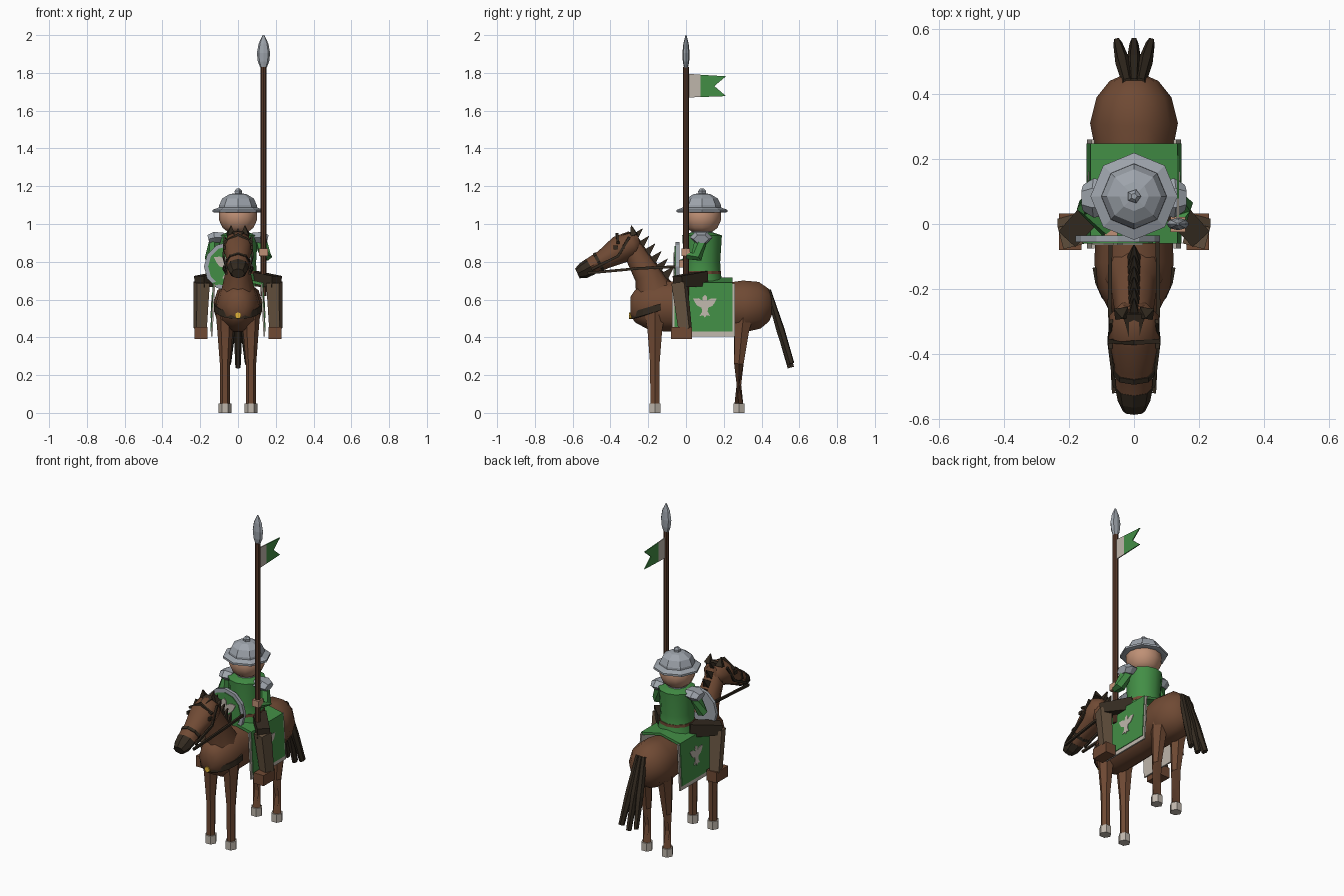
import bpy, bmesh, math
from mathutils import Vector as V

if "Cube" in bpy.data.objects:
    bpy.data.objects.remove(bpy.data.objects["Cube"])

COL = {"green": (.055, .27, .06), "horse brown": (.16, .068, .034), "dark hair": (.033, .023, .014),
       "steel": (.34, .37, .41), "cream": (.52, .47, .41), "skin": (.52, .28, .18), "gold": (.75, .45, .04),
       "wood": (.095, .04, .022), "trouser brown": (.13, .085, .05)}
MATS = {}
for k, c in COL.items():
    MATS[k] = bpy.data.materials.new(k)
    MATS[k].diffuse_color = (*c, 1)


def finish(bm, name, mat, smooth=0):
    bmesh.ops.recalc_face_normals(bm, faces=bm.faces)
    me = bpy.data.meshes.new(name)
    bm.to_mesh(me)
    bm.free()
    me.materials.append(MATS[mat])
    if smooth:
        for p in me.polygons:
            p.use_smooth = True
        me.set_sharp_from_angle(angle=math.radians(smooth))
    ob = bpy.data.objects.new(name, me)
    bpy.context.collection.objects.link(ob)
    return ob


def loft(name, secs, mat, n=8, smooth=0):
    """Skin through sections (centre, side radius, up radius); n=4 gives box sections."""
    bm = bmesh.new()
    pts = [V(s[0]) for s in secs]
    off, k = (math.pi / 4, math.sqrt(2)) if n == 4 else (0, 1)
    rings = []
    for i, (c, a, b) in enumerate(secs):
        d = (pts[min(i + 1, len(pts) - 1)] - pts[max(i - 1, 0)]).normalized()
        side = V((1, 0, 0)) if abs(d.z) > .999 else d.cross(V((0, 0, 1))).normalized()
        if side.x < 0:
            side = -side
        up = side.cross(d)
        if up.z < -.01:
            up = -up
        rings.append([bm.verts.new(pts[i] + side * a * k * math.cos(off + 2 * math.pi * j / n)
                                   + up * b * k * math.sin(off + 2 * math.pi * j / n)) for j in range(n)])
    for r, q in zip(rings, rings[1:]):
        for j in range(n):
            bm.faces.new((r[j], r[(j + 1) % n], q[(j + 1) % n], q[j]))
    bm.faces.new(rings[0])
    bm.faces.new(rings[-1])
    return finish(bm, name, mat, smooth)


def bar(name, pts, w, h, mat, n=4):
    return loft(name, [(p, w, h) for p in pts], mat, n)


def box(name, lo, hi, mat):
    x, y = (lo[0] + hi[0]) / 2, (lo[1] + hi[1]) / 2
    return bar(name, [(x, y, lo[2]), (x, y, hi[2])], abs(hi[0] - lo[0]) / 2, abs(hi[1] - lo[1]) / 2, mat)


def prism(name, pts, vec, mat):
    bm = bmesh.new()
    f = bm.faces.new([bm.verts.new(p) for p in pts])
    r = bmesh.ops.extrude_face_region(bm, geom=[f])
    bmesh.ops.translate(bm, vec=vec, verts=[g for g in r["geom"] if isinstance(g, bmesh.types.BMVert)])
    return finish(bm, name, mat)


# horse body, neck, head and muzzle
loft("horse_body", [((0, y, z), a, b) for y, z, a, b in (
    (-.295, .565, .035, .05), (-.27, .565, .075, .09), (-.2, .565, .11, .13), (-.12, .565, .122, .14),
    (.1, .56, .113, .135), (.22, .56, .118, .135), (.31, .565, .135, .143), (.39, .57, .115, .13),
    (.44, .57, .075, .09), (.46, .57, .03, .04))], "horse brown", 10, 50)
loft("horse_neck", [((0, -.15, .6), .1, .12), ((0, -.2, .73), .07, .075), ((0, -.265, .84), .06, .06),
                    ((0, -.3, .92), .05, .045)], "horse brown", 8, 50)
loft("horse_head", [((0, -.245, .905), .04, .04), ((0, -.28, .895), .075, .07), ((0, -.35, .865), .078, .075),
                    ((0, -.44, .81), .06, .052), ((0, -.515, .77), .055, .045)], "horse brown", 8, 50)
loft("muzzle", [((0, -.505, .775), .058, .047), ((0, -.545, .752), .05, .043), ((0, -.575, .738), .035, .028)],
     "dark hair", 8)

# mane spikes and forelock
for i in range(6):
    t = i / 5
    b = V((0, -.265 + .165 * t, .925 - .2 * t))
    loft("mane_spike", [(b + V((0, -.03, -.02)), .025, .03), (b + V((0, .035, .05)), .002, .002)], "dark hair", 4)
loft("forelock", [((0, -.27, .94), .035, .025), ((0, -.38, .905), .006, .02)], "dark hair", 4)

# tail strands
for x in (-1, 0, 1):
    loft("tail_strand", [((x * .02, .435, .65), .017, .015), ((x * .035, .5, .44), .023, .023),
                         ((x * .05, .555, .24 + .02 * abs(x)), .014, .02)], "dark hair", 6)

# emblem outline as half bird (across, up)
half = [(0, .06), (.012, .048), (.012, .03), (.035, .042), (.062, .04), (.052, .018), (.04, .002),
        (.018, -.008), (.014, -.028), (.028, -.052), (.008, -.048), (0, -.062)]
bird = half + [(-a, b) for a, b in half[-2:0:-1]]

# paired parts
for s in (-1, 1):
    side = "left" if s < 0 else "right"
    for y, leg in ((-.165, "front"), (.28, "hind")):
        b = .03 if leg == "hind" else 0
        loft(f"{leg}_leg_{side}", [((s * .068, y + b, .56), .052, .07), ((s * .068, y + b * .5, .44), .042, .045),
             ((s * .069, y, .26), .027, .029), ((s * .069, y, .045), .026, .027)], "horse brown", 6, 40)
        bar(f"{leg}_hoof_{side}", [(s * .069, y, 0), (s * .069, y, .05)], .034, .034, "cream", 6)
    # ears, eyes and bridle
    loft(f"ear_{side}", [((s * .038, -.275, .94), .022, .018), ((s * .036, -.29, .992), .002, .002)],
         "dark hair", 4)
    box(f"eye_{side}", (s * .066, -.385, .865), (s * .079, -.36, .885), "dark hair")
    bar(f"cheek_strap_{side}", [(s * .06, -.5, .76), (s * .077, -.36, .83), (s * .07, -.3, .93)],
        .005, .007, "dark hair")
    bar(f"rein_{side}", [(s * .062, -.52, .74), (s * .075, -.25, .765), (s * .072, -.04, .775)],
        .006, .007, "dark hair")
    # saddle cloth flaps with border and emblem
    fx = lambda z: .142 - (z - .425) * .05
    prism(f"cloth_border_{side}", [(s * (fx(z) - .008), y, z) for y, z in
          ((-.075, .405), (.26, .405), (.26, .685), (-.075, .685))], (s * .009, 0, 0), "cream")
    prism(f"cloth_flap_{side}", [(s * (fx(z) - .006), y, z) for y, z in
          ((-.06, .43), (.247, .43), (.247, .69), (-.06, .69))], (s * .011, 0, 0), "green")
    prism(f"cloth_emblem_{side}", [(s * (fx(.565 + b) + .003), .1 + a, .565 + b) for a, b in bird],
          (s * .005, 0, 0), "cream")
    # rider legs, shoulders
    loft(f"thigh_{side}", [((s * .08, .09, .71), .04, .04), ((s * .205, -.045, .695), .035, .03)], "dark hair", 4)
    loft(f"shin_{side}", [((s * .192, -.035, .69), .035, .035), ((s * .2, -.005, .445), .028, .03)],
         "trouser brown", 4)
    box(f"boot_{side}", (s * .162, -.08, .39), (s * .23, .032, .455), "horse brown")
    loft(f"shoulder_plate_{side}", [((s * .075, .08, .93), .055, .028), ((s * .125, .08, .928), .06, .035),
                                    ((s * .157, .08, .92), .04, .025)], "steel", 6)

# cloth top
prism("cloth_top", [(-.132, -.06, .672), (0, -.06, .705), (.132, -.06, .672), (.132, -.06, .69),
                    (0, -.06, .718), (-.132, -.06, .69)], (0, .307, 0), "green")

# browband, noseband, chest strap and stud
bar("browband", [(-.077, -.36, .9), (0, -.365, .945), (.077, -.36, .9)], .007, .007, "dark hair")
loft("noseband", [((0, -.455, .804), .063, .053), ((0, -.47, .796), .062, .052)], "dark hair", 8)
arc = [math.radians(a) for a in range(-85, 86, 17)]
bm = bmesh.new()
rows = [[bm.verts.new((k * .128 * math.sin(t), -.12 - k * .17 * math.cos(t), .515 + .05 * (1 - math.cos(t)) + dz))
         for t in arc] for k, dz in ((1, -.018), (1, .018), (.9, .018), (.9, -.018))]
for r, q in zip(rows, rows[1:] + rows[:1]):
    for i in range(len(arc) - 1):
        bm.faces.new((r[i], r[i + 1], q[i + 1], q[i]))
finish(bm, "chest_strap", "dark hair")
bar("strap_stud", [(0, -.285, .515), (0, -.302, .515)], .017, .017, "gold", 8)

# rider torso, belt, collar and head
cy = .085
rev = lambda name, prof, mat, n=10, sm=0: loft(name, [((0, cy, z), r, r) for r, z in prof], mat, n, sm)
rev("tunic", [(.115, .67), (.098, .74), (.096, .8), (.105, .94), (.06, .955)], "green", 12, 40)
rev("belt", [(.101, .735), (.101, .752)], "horse brown", 12)
rev("collar", [(.06, .94), (.055, .975)], "steel", 10)
rev("rider_head", [(.05, .955), (.082, .98), (.1, 1.02), (.1, 1.06), (.085, 1.09)], "skin", 12, 60)

# kettle helmet
rev("helmet_brim", [(.12, 1.06), (.134, 1.063), (.134, 1.075), (.1, 1.088)], "steel", 8)
rev("helmet_dome", [(.102, 1.07), (.1, 1.1), (.083, 1.135), (.045, 1.158), (.015, 1.163)], "steel", 8)
rev("helmet_knob", [(.02, 1.155), (.022, 1.175), (.01, 1.187)], "steel", 5)

# arms and hands
loft("right_arm", [((.115, .08, .92), .035, .035), ((.15, .055, .825), .033, .033),
                   ((.138, .01, .835), .024, .024)], "green", 6)
loft("left_arm", [((-.115, .08, .92), .035, .035), ((-.145, .055, .82), .033, .033),
                  ((-.08, -.02, .79), .024, .024)], "green", 6)
box("right_hand", (.112, -.025, .83), (.158, .022, .87), "skin")
box("left_hand", (-.09, -.042, .77), (-.05, 0, .81), "skin")

# round shield
sx, sz = -.05, .775
bar("shield_rim", [(sx, -.035, sz), (sx, -.055, sz)], .13, .13, "steel", 12)
bar("shield_face", [(sx, -.05, sz), (sx, -.06, sz)], .108, .108, "green", 12)
prism("shield_emblem", [(sx + a * 1.25, -.059, sz + b * 1.25) for a, b in bird], (0, -.006, 0), "cream")

# lance with spearhead and swallowtail pennant
lx = .135
bar("lance_pole", [(lx, 0, .62), (lx, 0, 1.83)], .016, .016, "wood", 8)
loft("spearhead", [((lx, 0, z), a, b) for z, a, b in ((1.825, .016, .01), (1.86, .03, .017), (1.905, .035, .019),
                   (1.955, .026, .014), (2.0, .004, .003))], "steel", 8)
prism("pennant_band", [(lx - .003, y, z) for y, z in ((.012, 1.67), (.078, 1.672), (.078, 1.79), (.012, 1.795))],
      (.006, 0, 0), "cream")
prism("pennant_tail", [(lx - .003, y, z) for y, z in ((.078, 1.672), (.212, 1.677), (.15, 1.73), (.212, 1.782),
                       (.078, 1.79))], (.006, 0, 0), "green")

for m in bpy.data.materials:
    if m.users and not m.is_grease_pencil:
        m.use_nodes = True
        m.node_tree.nodes["Principled BSDF"].inputs["Base Color"].default_value = m.diffuse_color
